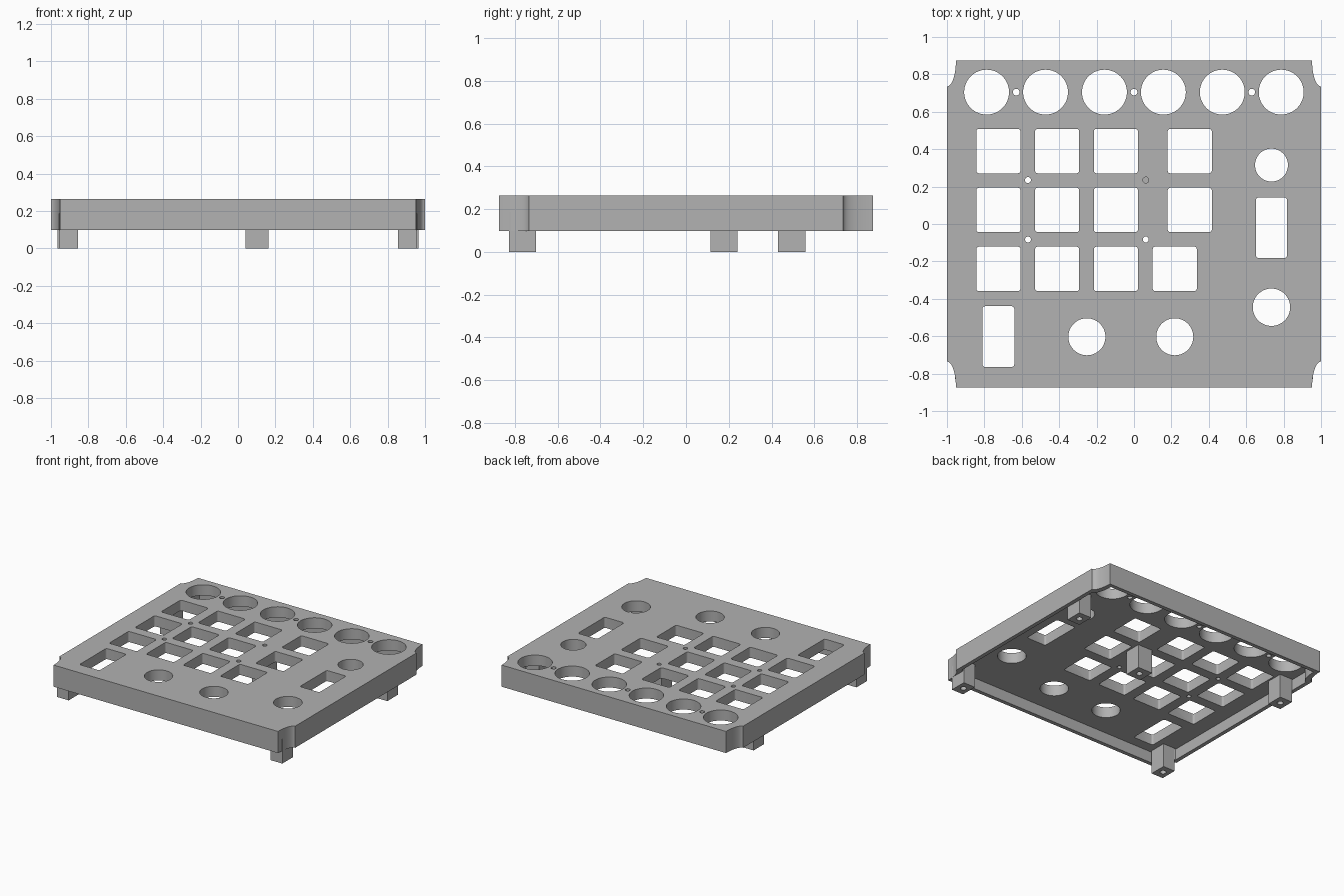
import bpy, bmesh, math

cube = bpy.data.objects.get("Cube")
if cube:
    bpy.data.objects.remove(cube, do_unlink=True)

grey = bpy.data.materials.new("plain grey")
grey.use_nodes = True
grey.diffuse_color = (0.445, 0.445, 0.445, 1)
grey.node_tree.nodes["Principled BSDF"].inputs["Base Color"].default_value = grey.diffuse_color

TOP, UNDER, RIM = 0.263, 0.182, 0.097


def circle(cx, cy, r, n=48):
    return [(cx + r * math.cos(math.tau * i / n), cy + r * math.sin(math.tau * i / n)) for i in range(n)]


def rounded_rect(cx, cy, w, h, r=0.014, n=4):
    pts = []
    for q, (sx, sy) in enumerate([(1, 1), (-1, 1), (-1, -1), (1, -1)]):
        for i in range(n + 1):
            a = (q + i / n) * math.pi / 2
            pts.append((cx + sx * (w / 2 - r) + r * math.cos(a), cy + sy * (h / 2 - r) + r * math.sin(a)))
    return pts


def notched_outline(hx, hy, rx, ry, n=14):
    """Rectangle with a concave elliptical scoop at every corner."""
    quarter = [(hx - rx * math.sin(math.pi / 2 * i / n), hy - ry * math.cos(math.pi / 2 * i / n))
               for i in range(n + 1)]
    back = quarter[::-1]
    return (quarter + [(-x, y) for x, y in back]
            + [(-x, -y) for x, y in quarter] + [(x, -y) for x, y in back])


def prisms(name, shapes):
    """One mesh object from a list of (outline, bottom, top)."""
    bm = bmesh.new()
    for outline, z0, z1 in shapes:
        low = [bm.verts.new((x, y, z0)) for x, y in outline]
        high = [bm.verts.new((x, y, z1)) for x, y in outline]
        bm.faces.new(low[::-1])
        bm.faces.new(high)
        for i in range(len(low)):
            j = (i + 1) % len(low)
            bm.faces.new((low[i], low[j], high[j], high[i]))
    mesh = bpy.data.meshes.new(name)
    bm.to_mesh(mesh)
    bm.free()
    mesh.materials.append(grey)
    obj = bpy.data.objects.new(name, mesh)
    bpy.context.collection.objects.link(obj)
    return obj


def activate(obj):
    bpy.ops.object.select_all(action='DESELECT')
    obj.select_set(True)
    bpy.context.view_layer.objects.active = obj


def cut(obj, shapes):
    cutter = prisms("cutter", shapes)
    cutter.hide_render = True
    mod = obj.modifiers.new("cut", 'BOOLEAN')
    mod.operation = 'DIFFERENCE'
    mod.solver = 'EXACT'
    mod.object = cutter
    activate(obj)
    bpy.ops.object.modifier_apply(modifier=mod.name)
    bpy.data.objects.remove(cutter, do_unlink=True)


def finish(obj):
    activate(obj)
    bpy.ops.object.shade_smooth_by_angle(angle=math.radians(30))


# Panel shell with a hollow underside
panel = prisms("top_panel", [(notched_outline(1, 0.875, 0.048, 0.14), RIM, TOP)])
cut(panel, [(notched_outline(0.97, 0.845, 0.05, 0.14), 0.0, UNDER)])

# Row of large dials, with small pin holes between them
holes = [circle(-0.788 + 0.315 * i, 0.705, 0.12, 64) for i in range(6)]
holes += [circle(x, 0.705, 0.018, 20) for x in (-0.63, 0, 0.63)]

# Grid of square button holes; the last column shifts on the bottom row
for y, last in ((0.39, 0.298), (0.075, 0.298), (-0.24, 0.218)):
    holes += [rounded_rect(x, y, 0.236, 0.238) for x in (-0.725, -0.411, -0.097, last)]

# Pin holes among the buttons
holes += [circle(x, y, 0.016, 20) for x, y in ((-0.567, 0.235), (-0.567, -0.083), (0.063, -0.083))]

# Slider slots and round knob holes
holes += [rounded_rect(0.735, -0.02, 0.165, 0.325), rounded_rect(-0.725, -0.602, 0.17, 0.325)]
holes += [circle(x, y, r) for x, y, r in
          ((0.735, 0.315, 0.088), (0.735, -0.445, 0.1), (-0.252, -0.603, 0.099), (0.218, -0.603, 0.099))]
cut(panel, [(h, UNDER - 0.03, TOP + 0.05) for h in holes]
    + [(circle(0.063, 0.235, 0.016, 20), UNDER + 0.012, TOP + 0.05)])
finish(panel)

# Square legs with a screw hole in each foot
legs = {
    "front_left_leg": (0.906, -0.765, 0.1), "front_right_leg": (-0.906, -0.765, 0.1),
    "back_left_leg": (0.911, 0.495, 0.108), "back_right_leg": (-0.911, 0.495, 0.108),
    "middle_leg": (0.101, 0.178, 0.124),
}
for name, (x, y, width) in legs.items():
    w, d = width / 2, 0.064
    box = [(x - w, y - d), (x + w, y - d), (x + w, y + d), (x - w, y + d)]
    leg = prisms(name, [(box, 0, UNDER + 0.004)])
    cut(leg, [(circle(x, y, 0.022, 20), -0.05, 0.1)])
    finish(leg)
